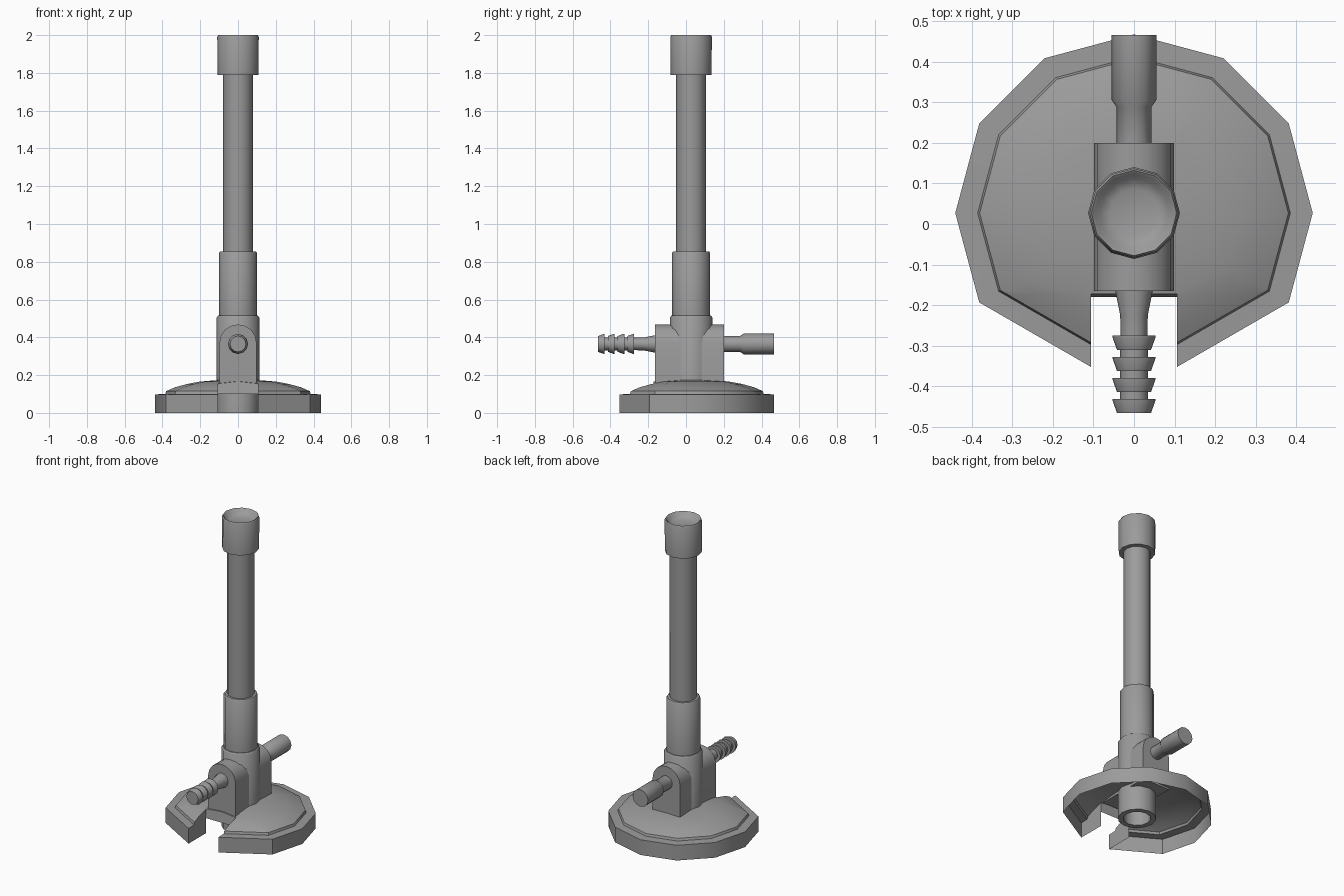
import bpy, bmesh
from math import cos, sin, pi, radians
from mathutils import Vector, Matrix

if "Cube" in bpy.data.objects:
    bpy.data.objects.remove(bpy.data.objects["Cube"])

CY = 0.027        # tower axis in y
PIPE_Z = 0.365    # pipe axis height

metal = bpy.data.materials.new("grey_metal")
metal.use_nodes = True
GREY = (0.33, 0.33, 0.33, 1)
metal.diffuse_color = GREY
metal.node_tree.nodes["Principled BSDF"].inputs["Base Color"].default_value = GREY


def finish(bm, name, angle=38):
    mesh = bpy.data.meshes.new(name)
    bmesh.ops.recalc_face_normals(bm, faces=bm.faces)
    bm.to_mesh(mesh)
    bm.free()
    obj = bpy.data.objects.new(name, mesh)
    bpy.context.collection.objects.link(obj)
    mesh.materials.append(metal)
    bpy.ops.object.select_all(action='DESELECT')
    obj.select_set(True)
    bpy.context.view_layer.objects.active = obj
    bpy.ops.object.shade_smooth_by_angle(angle=radians(angle))
    return obj


def lathe(profile, angles, bm=None):
    """Spin (radius, height) points round z; radius 0 closes with a fan."""
    bm = bm or bmesh.new()
    rings = []
    for r, z in profile:
        if r == 0:
            rings.append([bm.verts.new((0, 0, z))] * len(angles))
        else:
            rings.append([bm.verts.new((r * cos(a), r * sin(a), z)) for a in angles])
    for low, high in zip(rings, rings[1:]):
        for i in range(len(angles)):
            j = (i + 1) % len(angles)
            corners = list(dict.fromkeys((low[i], low[j], high[j], high[i])))
            bm.faces.new(corners)
    return bm


TWELVE = [i * pi / 6 for i in range(12)]


def tower_part(name, profile):
    bm = lathe(profile, TWELVE)
    bmesh.ops.translate(bm, vec=(0, CY, 0), verts=bm.verts)
    return finish(bm, name)


def pipe_part(name, profile, turn):
    """Lathe laid along y; profile heights are distances from y = 0."""
    bm = lathe(profile, TWELVE)
    bmesh.ops.transform(bm, matrix=Matrix.Translation((0, 0, PIPE_Z))
                        @ Matrix.Rotation(turn, 4, 'X'), verts=bm.verts)
    return finish(bm, name)


# Hollow domed foot, straight across the two front corners
foot_angles = [a for i, a in enumerate(TWELVE) if i not in (8, 10)]
foot = lathe([(0.44, 0), (0.44, 0.098), (0.385, 0.1), (0.38, 0.115), (0.335, 0.135),
              (0.27, 0.153), (0.2, 0.166), (0.1, 0.174)], foot_angles)
bmesh.ops.translate(foot, vec=(0, CY, 0), verts=foot.verts)

# Notch cut in the front of the foot
HALF, BACK = 0.106, -0.172
for point, normal in (((HALF, 0, 0), (1, 0, 0)), ((-HALF, 0, 0), (1, 0, 0)),
                      ((0, BACK, 0), (0, 1, 0))):
    bmesh.ops.bisect_plane(foot, geom=foot.verts[:] + foot.edges[:] + foot.faces[:],
                           plane_co=point, plane_no=normal)
gone = []
for f in foot.faces:
    c = f.calc_center_median()
    if abs(c.x) < HALF and c.y < BACK:
        gone.append(f)
bmesh.ops.delete(foot, geom=gone, context='FACES')

# Walls hanging down from the notch edges
side, back = [], []
for e in foot.edges:
    if not e.is_boundary:
        continue
    a, b = (v.co for v in e.verts)
    if max(a.z, b.z) < 0.01 or abs(a.y - b.y) + abs(a.x - b.x) < 0.001:
        continue
    if all(abs(abs(p.x) - HALF) < 0.001 and p.y < BACK + 0.001 for p in (a, b)):
        side.append(e)
    elif all(abs(p.y - BACK) < 0.001 and abs(p.x) < HALF + 0.001 for p in (a, b)):
        back.append(e)
for edges, floor, shift in ((side, 0, 0), (back, 0.1, -0.008)):
    made = bmesh.ops.extrude_edge_only(foot, edges=edges)["geom"]
    for v in made:
        if isinstance(v, bmesh.types.BMVert):
            v.co.z = floor
            v.co.y += shift
bmesh.ops.remove_doubles(foot, verts=foot.verts, dist=0.0005)
finish(foot, "foot")

# Upright tower: body, air sleeve, barrel and dished cap
tower_part("body", [(0, 0.11), (0.08, 0.11), (0.08, 0), (0.113, 0), (0.113, 0.505),
                    (0.105, 0.515), (0, 0.515)])
tower_part("air_sleeve", [(0, 0.5), (0.1, 0.5), (0.1, 0.848), (0.095, 0.855), (0, 0.855)])
tower_part("barrel", [(0, 0.84), (0.08, 0.84), (0.08, 1.82), (0, 1.82)])
tower_part("cap", [(0, 1.79), (0.108, 1.79), (0.11, 1.99), (0.105, 2), (0.098, 1.995),
                   (0.085, 1.975), (0.06, 1.965), (0, 1.965)])

# Valve block with a half-round top
block = bmesh.new()
outline = [(-0.098, 0.155), (0.098, 0.155)]
outline += [(0.098 * cos(i * pi / 8), 0.37 + 0.098 * sin(i * pi / 8)) for i in range(9)]
face = block.faces.new([block.verts.new((x, -0.165, z)) for x, z in outline])
end = bmesh.ops.extrude_face_region(block, geom=[face])["geom"]
bmesh.ops.translate(block, vec=(0, 0.365, 0),
                    verts=[v for v in end if isinstance(v, bmesh.types.BMVert)])
finish(block, "valve_block")

# Needle valve at the back
pipe_part("valve_knob", [(0, 0.18), (0.043, 0.18), (0.043, 0.288), (0.055, 0.305),
                         (0.055, 0.465), (0, 0.465)], -pi / 2)

# Barbed hose inlet at the front
inlet = [(0, 0.15), (0.046, 0.15), (0.046, 0.165), (0.034, 0.225), (0.033, 0.275)]
for i in range(4):
    start = 0.275 + i * 0.0518
    inlet += [(0.053, start), (0.053, start + 0.004), (0.042, start + 0.0346)]
    if i < 3:
        inlet += [(0.034, start + 0.0346), (0.034, start + 0.0518)]
inlet.append((0, inlet[-1][1]))
pipe_part("hose_inlet", inlet, pi / 2)
